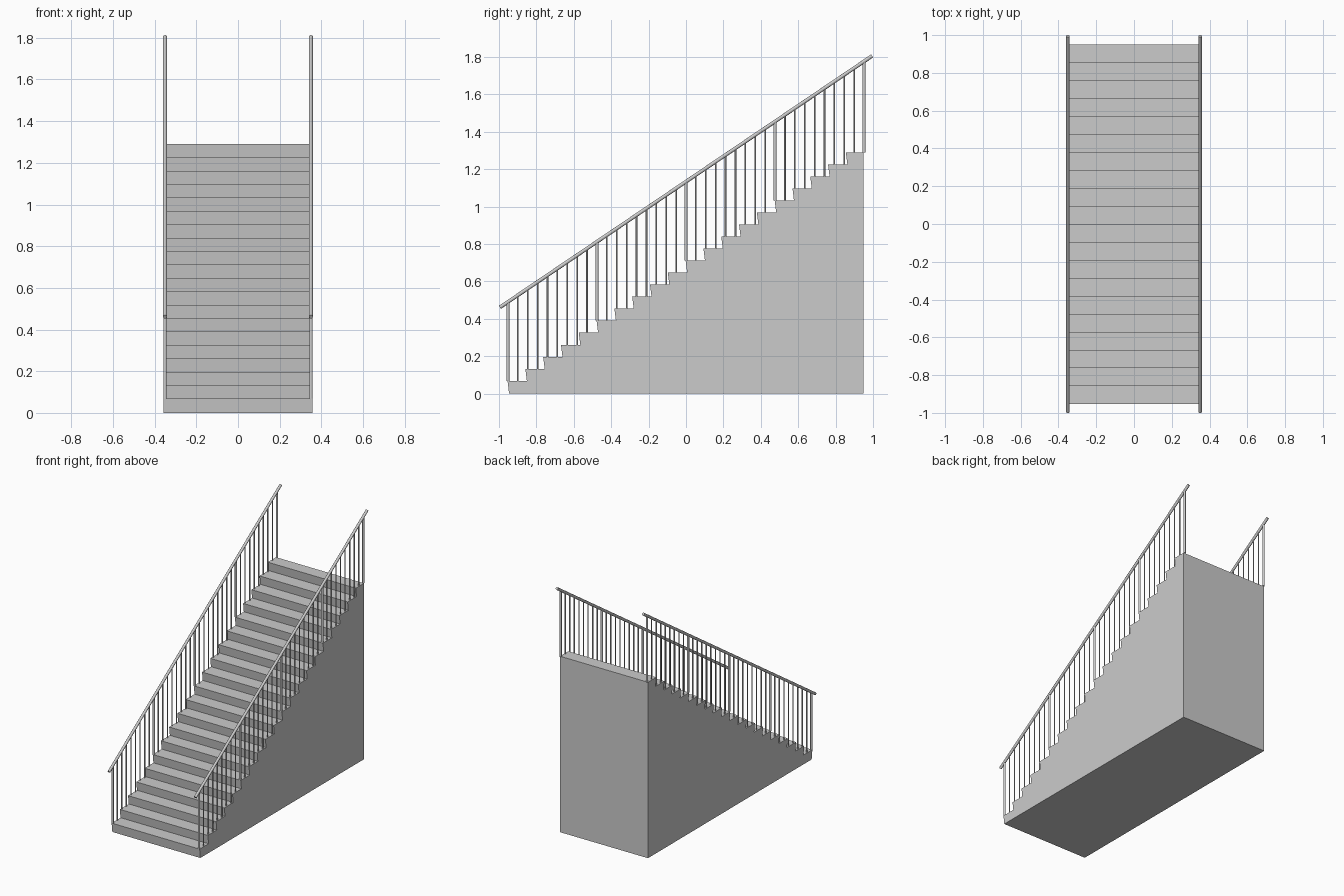
import bpy, bmesh, math
from mathutils import Vector

if "Cube" in bpy.data.objects:
    bpy.data.objects.remove(bpy.data.objects["Cube"])

STEPS = 20
RUN, RISE = 0.0952, 0.0643
Y0, Z0 = -0.954, 0.068
BACK, HALF_W, RAIL_X = 0.95, 0.357, 0.350
SLOPE, RAIL_Z = RISE / RUN, 1.133


def make_object(name, bm):
    bmesh.ops.recalc_face_normals(bm, faces=bm.faces)
    mesh = bpy.data.meshes.new(name)
    bm.to_mesh(mesh)
    bm.free()
    ob = bpy.data.objects.new(name, mesh)
    bpy.context.collection.objects.link(ob)
    return ob


def add_rod(bm, a, b, radius, sides):
    a, b = Vector(a), Vector(b)
    d = b - a
    mat = d.to_track_quat('Z', 'Y').to_matrix().to_4x4()
    mat.translation = (a + b) / 2
    bmesh.ops.create_cone(bm, cap_ends=True, segments=sides, radius1=radius,
                          radius2=radius, depth=d.length, matrix=mat)


def smooth(ob):
    bpy.ops.object.select_all(action='DESELECT')
    ob.select_set(True)
    bpy.context.view_layer.objects.active = ob
    bpy.ops.object.shade_smooth_by_angle(angle=math.radians(50))


# Solid flight of stairs: stepped profile with undercut risers, extruded in x
profile = [(BACK, 0)]
for i in range(STEPS):
    y, z = Y0 + i * RUN, Z0 + i * RISE
    profile.append((y + 0.008, z - RISE if i else 0))
    profile.append((y, z))
profile.append((BACK, Z0 + (STEPS - 1) * RISE))
bm = bmesh.new()
face = bm.faces.new([bm.verts.new((-HALF_W, y, z)) for y, z in profile])
ext = bmesh.ops.extrude_face_region(bm, geom=[face])
bmesh.ops.translate(bm, vec=(2 * HALF_W, 0, 0),
                    verts=[v for v in ext["geom"] if isinstance(v, bmesh.types.BMVert)])
make_object("stair_flight", bm)

# Railings on both sides
for side, sx in (("left", -1), ("right", 1)):
    x = sx * RAIL_X

    # Sloping handrail
    bm = bmesh.new()
    e = 0.995
    add_rod(bm, (x, -e, RAIL_Z - e * SLOPE), (x, e, RAIL_Z + e * SLOPE), 0.0098, 12)
    smooth(make_object(side + "_handrail", bm))

    # Every ninth upright is a thicker post, the rest are thin balusters
    posts, balusters = bmesh.new(), bmesh.new()
    for j in range(37):
        y = -0.952 + j * 1.904 / 36
        step = min(STEPS - 1, int((y - Y0) / RUN + 0.05))
        is_post = j % 9 == 0
        add_rod(posts if is_post else balusters,
                (x, y, Z0 + step * RISE), (x, y, RAIL_Z + y * SLOPE),
                0.008 if is_post else 0.0045, 12 if is_post else 8)
    smooth(make_object(side + "_posts", posts))
    smooth(make_object(side + "_balusters", balusters))
